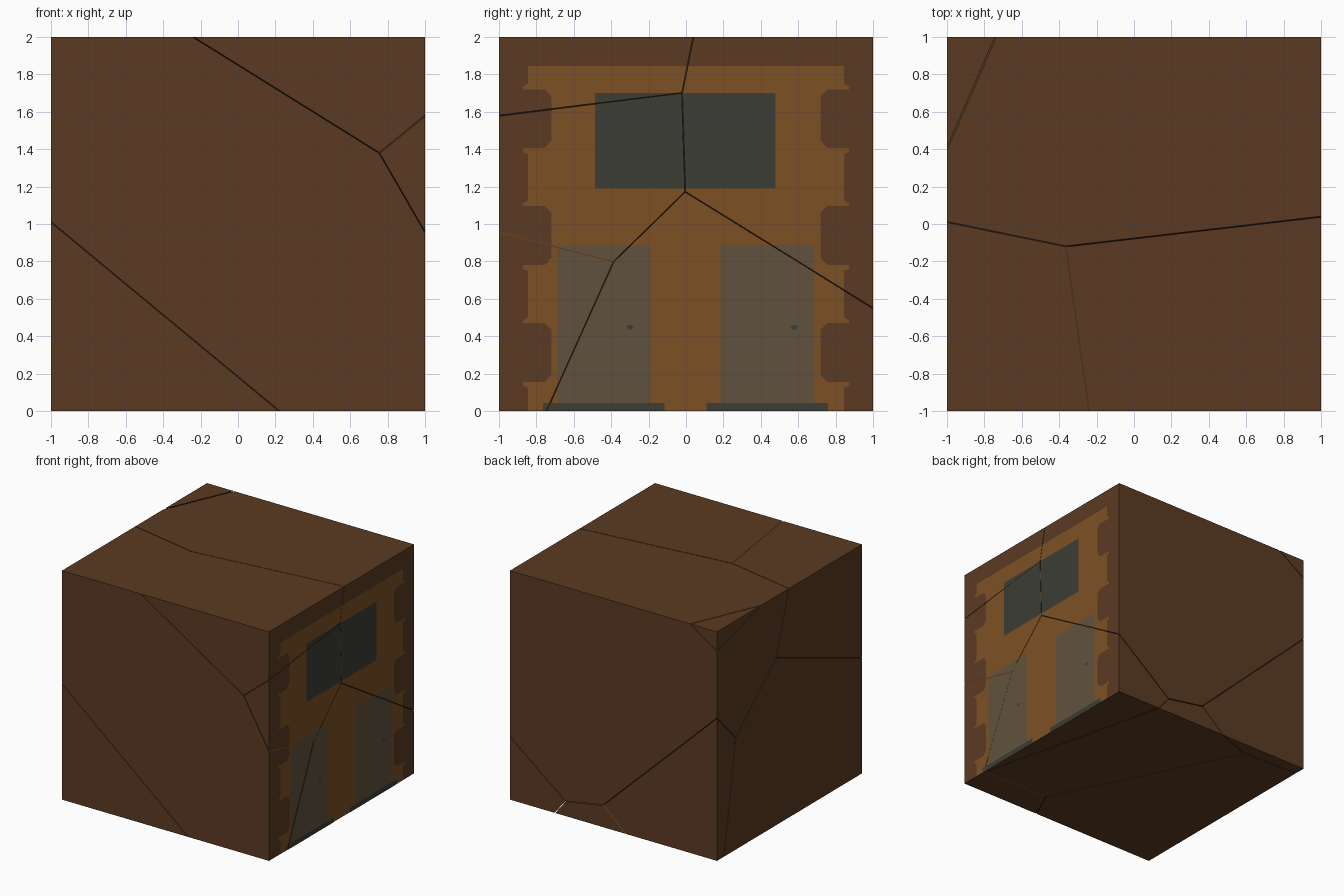
import bpy, bmesh, math
from mathutils import Vector, Matrix

if "Cube" in bpy.data.objects:
    bpy.data.objects.remove(bpy.data.objects["Cube"])

GAP = 0.0025  # half width of the cracks


def material(name, rgb):
    m = bpy.data.materials.new(name)
    m.diffuse_color = (*rgb, 1)
    m.use_nodes = True
    m.node_tree.nodes["Principled BSDF"].inputs["Base Color"].default_value = m.diffuse_color
    return m


BROWN = material("dark brown", (0.105, 0.043, 0.0165))
TAN = material("ochre brown", (0.205, 0.081, 0.018))
SLATE = material("slate", (0.047, 0.047, 0.038))
DOOR = material("grey brown", (0.118, 0.086, 0.047))

# Each piece has a linear field (ax + by + cz + d); a piece fills the space where its field is largest
CELLS = {
    "front_middle_piece": (0, 0, 0, 0),
    "front_top_piece": (0.5456, 0.0775, 0.8756, -1.5428),
    "back_top_piece": (0.3535, 1.727, 0.545, -0.754),
    "right_wedge_piece": (0.857, 0.1246, 0.4943, -1.205),
    "left_bottom_piece": (-0.837, 0.386, -1.011, 0.570),
    "back_left_piece": (-0.74, 2.922, -0.597, -1.62),
    "bottom_middle_piece": (0, 0.8, -1.43, 0.59),
    "back_right_piece": (1.165, 1.086, -0.489, -0.356),
    "corner_chip": (-3.49, 3.394, 6.427, -17.032),
}


def clip(bm, cell, fill):
    """Cut a mesh down to the region of one piece."""
    a = CELLS[cell]
    for other, b in CELLS.items():
        if other == cell:
            continue
        n = Vector(b[:3]) - Vector(a[:3])
        co = -n * (b[3] - a[3]) / n.length_squared
        n.normalize()
        geom = bm.verts[:] + bm.edges[:] + bm.faces[:]
        bmesh.ops.bisect_plane(bm, geom=geom, dist=1e-6, plane_co=co - n * GAP,
                               plane_no=n, clear_outer=True)
        if fill:
            rim = [e for e in bm.edges if e.is_boundary]
            if rim:
                bmesh.ops.holes_fill(bm, edges=rim, sides=0)


def finish(bm, name, mat):
    if bm.faces:
        me = bpy.data.meshes.new(name)
        bm.to_mesh(me)
        me.materials.append(mat)
        bpy.context.collection.objects.link(bpy.data.objects.new(name, me))
    bm.free()


# Broken block
for cell in CELLS:
    bm = bmesh.new()
    bmesh.ops.create_cube(bm, size=2, matrix=Matrix.Translation((0, 0, 1)))
    clip(bm, cell, True)
    bmesh.ops.recalc_face_normals(bm, faces=bm.faces[:])
    finish(bm, cell, BROWN)


def plate(name, outline, layer, mat):
    """Thin painted shape on the right side, split along the cracks."""
    for cell in CELLS:
        bm = bmesh.new()
        f = bm.faces.new([bm.verts.new((1 + 0.0012 * layer, y, z)) for y, z in outline])
        f.normal_update()
        if f.normal.x < 0:
            f.normal_flip()
        bmesh.ops.triangulate(bm, faces=bm.faces[:])
        clip(bm, cell, False)
        finish(bm, name + "_" + cell, mat)


def rect(y0, y1, z0, z1):
    return [(y0, z0), (y1, z0), (y1, z1), (y0, z1)]


# House front with notched corner stones
side = [(0.845, 0)]
for z in (0.155, 0.78, 1.405):
    side += [(0.845, z - 0.03), (0.872, z - 0.02), (0.872, z), (0.755, z), (0.72, z + 0.04),
             (0.72, z + 0.28), (0.755, z + 0.315), (0.872, z + 0.315),
             (0.872, z + 0.33), (0.845, z + 0.345)]
side.append((0.845, 1.845))
plate("house_front", side + [(-y, z) for y, z in reversed(side)], 1, TAN)

# Window, doors, knobs and doorsteps
plate("window", rect(-0.487, 0.479, 1.19, 1.70), 2, SLATE)
for label, y, knob in (("left", -0.44, -0.30), ("right", 0.435, 0.58)):
    plate(label + "_door", rect(y - 0.25, y + 0.25, 0.03, 0.888), 2, DOOR)
    plate(label + "_doorstep", rect(y - 0.325, y + 0.325, 0, 0.043), 3, SLATE)
    plate(label + "_knob", [(knob + 0.019 * math.cos(i * math.pi / 4),
                             0.448 + 0.014 * math.sin(i * math.pi / 4)) for i in range(8)], 3, SLATE)
